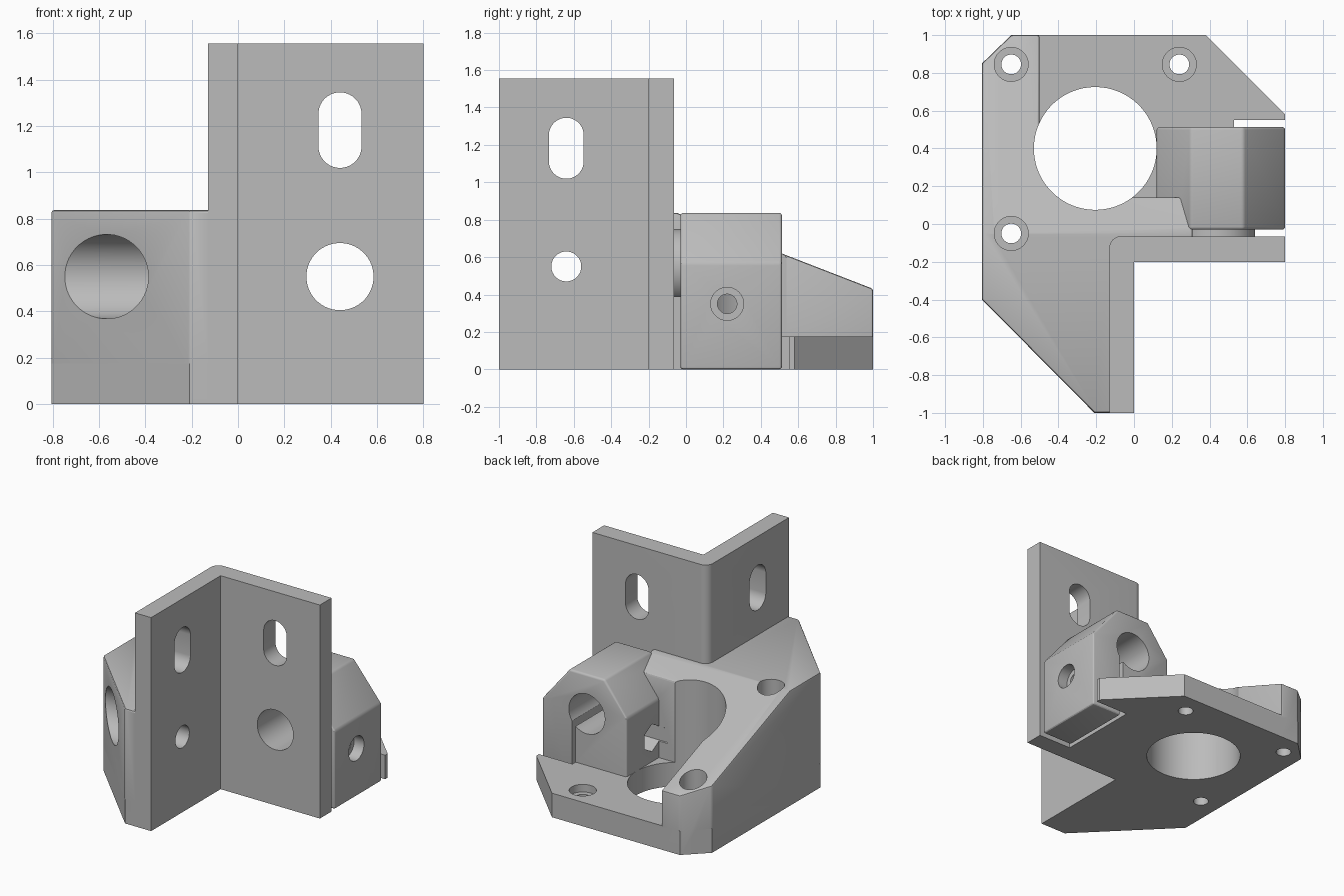
import bpy, bmesh, math
from mathutils import Vector

cube = bpy.data.objects.get("Cube")
if cube:
    bpy.data.objects.remove(cube, do_unlink=True)

grey = bpy.data.materials.new("plain grey")
grey.use_nodes = True
colour = (0.5, 0.5, 0.5, 1)
grey.diffuse_color = colour
grey.node_tree.nodes["Principled BSDF"].inputs["Base Color"].default_value = colour

PLACE = {
    "x": lambda a, b, t: (t, a, b),
    "y": lambda a, b, t: (a, t, b),
    "z": lambda a, b, t: (a, b, t),
}


def prism(name, profile, axis, start, end):
    """Extrude a closed profile along an axis."""
    bm = bmesh.new()
    face = bm.faces.new([bm.verts.new(PLACE[axis](a, b, start)) for a, b in profile])
    moved = bmesh.ops.extrude_face_region(bm, geom=[face])["geom"]
    shift = Vector(PLACE[axis](0, 0, end - start))
    bmesh.ops.translate(bm, vec=shift, verts=[v for v in moved if isinstance(v, bmesh.types.BMVert)])
    bmesh.ops.recalc_face_normals(bm, faces=bm.faces)
    mesh = bpy.data.meshes.new(name)
    bm.to_mesh(mesh)
    bm.free()
    mesh.materials.append(grey)
    obj = bpy.data.objects.new(name, mesh)
    bpy.context.collection.objects.link(obj)
    return obj


def round_profile(a, b, r, stretch=0, n=48):
    """Circle, or a slot when stretched upward."""
    pts = []
    for i in range(n):
        t = 2 * math.pi * (i + 0.5) / n
        s = math.sin(t)
        pts.append((a + r * math.cos(t), b + r * s + math.copysign(stretch, s)))
    return pts


def rect(a0, a1, b0, b1):
    return [(a0, b0), (a1, b0), (a1, b1), (a0, b1)]


def apply(obj, mod):
    bpy.context.view_layer.objects.active = obj
    bpy.ops.object.modifier_apply(modifier=mod.name)


def combine(obj, other, operation):
    mod = obj.modifiers.new("combine", "BOOLEAN")
    mod.operation = operation
    mod.solver = "EXACT"
    mod.object = other
    apply(obj, mod)
    bpy.data.objects.remove(other, do_unlink=True)


def cut(obj, *shape):
    combine(obj, prism("cutter", *shape), "DIFFERENCE")


def soften(obj, width, segments):
    mod = obj.modifiers.new("soften", "BEVEL")
    mod.width = width
    mod.segments = segments
    mod.limit_method = "ANGLE"
    mod.angle_limit = math.radians(30)
    apply(obj, mod)


# Thin base plate, with a notch for the clamp jaw
bracket = prism("motor_bracket", [
    (-0.805, -0.4), (-0.21, -1), (0, -1), (0, -0.2), (0.8, -0.2), (0.8, -0.065),
    (0.53, -0.065), (0.53, 0.55), (0.8, 0.55), (0.8, 0.58), (0.38, 1),
    (-0.65, 1), (-0.805, 0.85)], "z", 0, 0.175)

# Sloping body: side wall and corner block
body = prism("sloping_body", [
    (-0.805, -0.4), (-0.21, -1), (-0.05, -1), (-0.05, -0.1), (0.31, -0.1),
    (0.31, 0.14), (-0.05, 0.14), (-0.45, 0.4), (-0.5, 0.5), (-0.5, 1),
    (-0.65, 1), (-0.805, 0.85)], "z", 0, 0.837)
cut(body, [(-0.05, 0.837), (1.2, 0.353), (1.2, 1.2), (-0.05, 1.2)], "x", -1, 1)
soften(body, 0.012, 2)

# Rod holder with sloping shoulders
holder = prism("rod_holder", [
    (0.12, 0), (0.8, 0), (0.8, 0.57), (0.58, 0.837), (0.3, 0.837), (0.12, 0.6)],
    "y", -0.03, 0.513)
soften(holder, 0.015, 3)

# Tall angle wall with a rounded back corner
corner = [(-0.07 - 0.06 * math.sin(t), -0.125 + 0.06 * math.cos(t))
          for t in (math.pi / 2 * i / 8 for i in range(9))]
wall = prism("angle_wall", corner + [
    (-0.13, -1), (0, -1), (0, -0.2), (0.8, -0.2), (0.8, -0.065)], "z", 0, 1.555)

# Collar and foot joining the holder to the wall
collar = prism("rod_collar", round_profile(0.44, 0.55, 0.2), "y", -0.1, 0)
foot = prism("holder_foot", rect(0.2, 0.53, 0, 0.42), "y", -0.1, 0)

for part in (body, wall, holder, collar, foot):
    combine(bracket, part, "UNION")

# Motor opening
cut(bracket, round_profile(-0.205, 0.4, 0.325, 0, 80), "z", -0.1, 1)

# Rod bore and clamp slit
cut(bracket, round_profile(0.44, 0.55, 0.145), "y", -0.4, 0.7)
cut(bracket, rect(0.53, 0.56, -0.1, 0.55), "y", -0.065, 0.54)

# Motor screws with counterbores
for x, y in ((-0.65, -0.05), (-0.65, 0.845), (0.24, 0.845)):
    cut(bracket, round_profile(x, y, 0.052), "z", -0.1, 1)
    cut(bracket, round_profile(x, y, 0.09), "z", 0.12, 1)

# Slots and screw access in both walls
cut(bracket, round_profile(0.44, 1.182, 0.093, 0.07), "y", -0.4, 0.1)
cut(bracket, round_profile(-0.64, 1.182, 0.093, 0.07), "x", -0.4, 0.2)
cut(bracket, round_profile(-0.64, 0.55, 0.08), "x", -0.4, 0.2)
cut(bracket, round_profile(-0.64, 0.55, 0.182), "x", -1, -0.13)

# Clamp screw with head recess and nut pocket
cut(bracket, round_profile(0.22, 0.35, 0.052), "x", 0.05, 1)
cut(bracket, round_profile(0.22, 0.35, 0.088), "x", 0.72, 1)
cut(bracket, round_profile(0.22, 0.35, 0.1, 0, 6), "x", 0.05, 0.24)

bpy.ops.object.select_all(action="DESELECT")
bracket.select_set(True)
bpy.context.view_layer.objects.active = bracket
bpy.ops.object.shade_smooth_by_angle(angle=math.radians(25))
